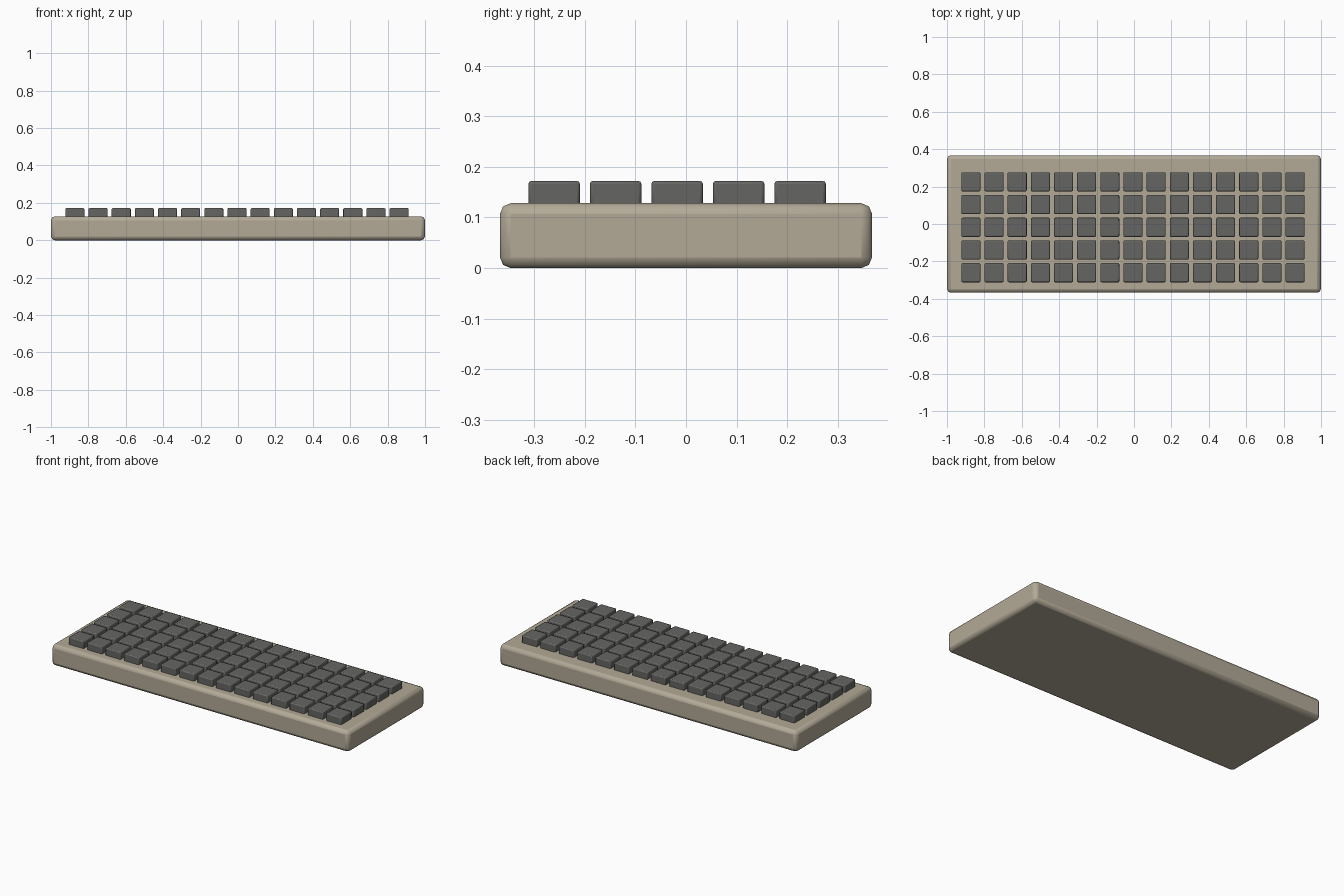
import bpy

if "Cube" in bpy.data.objects:
    bpy.data.objects.remove(bpy.data.objects["Cube"])


def rounded_box(name, size, centre, bevel, segments, material):
    bpy.ops.mesh.primitive_cube_add(size=1, location=centre)
    ob = bpy.context.object
    ob.name = name
    ob.scale = size
    bpy.ops.object.transform_apply(location=False, rotation=False, scale=True)
    ob.data.materials.append(material)
    bpy.ops.object.shade_smooth_by_angle()
    mod = ob.modifiers.new("rounded_edges", 'BEVEL')
    mod.width = bevel
    mod.segments = segments
    return ob


def colour(name, rgb):
    mat = bpy.data.materials.new(name)
    mat.diffuse_color = (*rgb, 1)
    mat.use_nodes = True
    mat.node_tree.nodes["Principled BSDF"].inputs["Base Color"].default_value = mat.diffuse_color
    return mat


beige = colour("beige_case", (0.45, 0.40, 0.31))
dark = colour("dark_keys", (0.13, 0.13, 0.125))

# Case
rounded_box("keyboard_case", (2.0, 0.735, 0.128), (0, 0, 0.064), 0.021, 2, beige)

# Grid of identical keys, sunk slightly into the case
COLS, ROWS = 15, 5
first = None
for r in range(ROWS):
    for c in range(COLS):
        pos = (-0.872 + c * 0.1238, -0.2605 + r * 0.1215, 0.147)
        if first is None:
            first = key = rounded_box("key", (0.102, 0.102, 0.05), pos, 0.006, 2, dark)
        else:
            key = first.copy()
            key.location = pos
            bpy.context.collection.objects.link(key)
        key.name = f"key_row{r + 1}_col{c + 1}"
